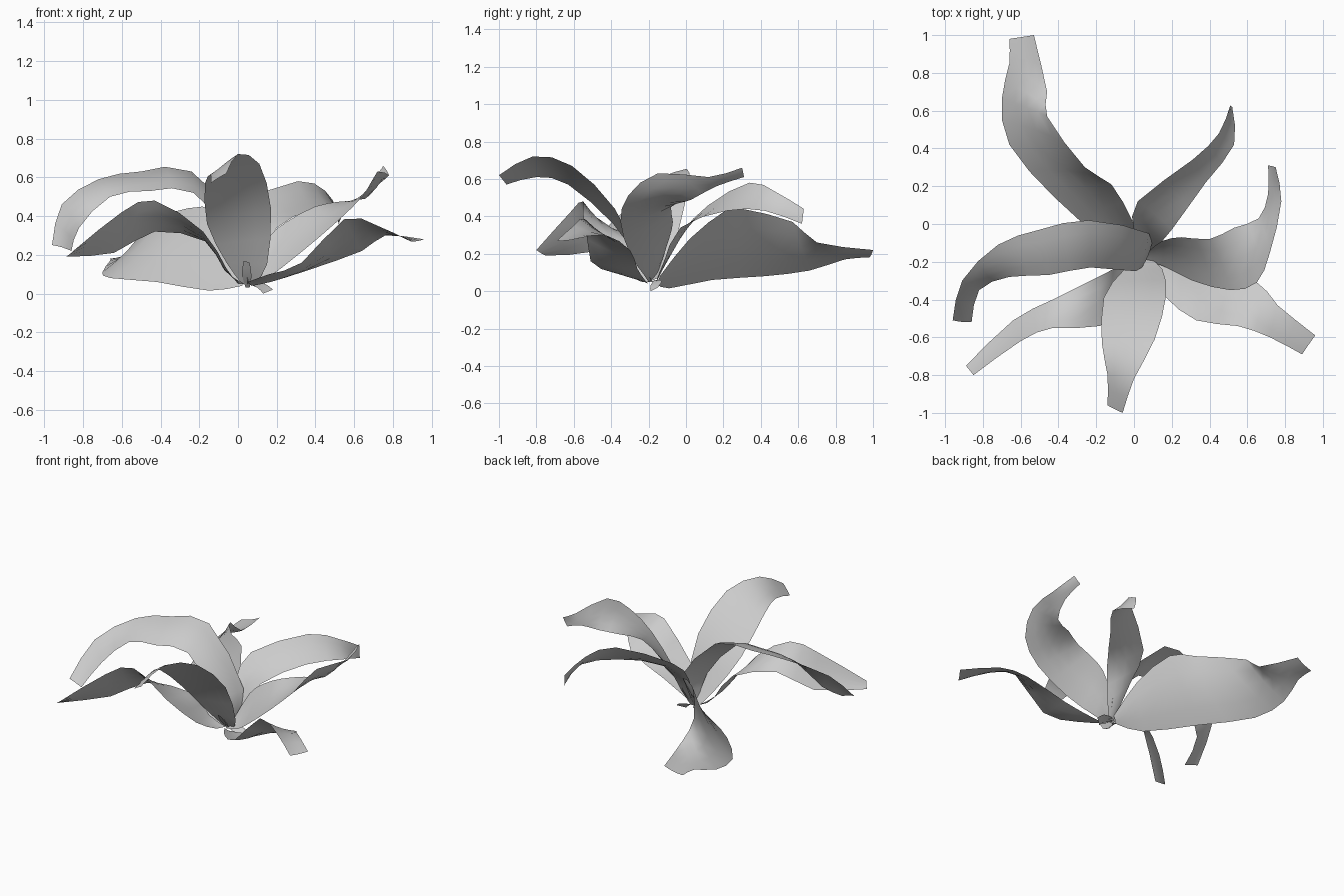
import bpy, bmesh
from mathutils import Vector


def spline(pts, n):
    """Even samples along a Catmull-Rom curve through pts."""
    p = [Vector(q) for q in pts]
    p = [2 * p[0] - p[1]] + p + [2 * p[-1] - p[-2]]
    spans = len(p) - 3
    out = []
    for i in range(n + 1):
        t = i / n * spans
        k = min(int(t), spans - 1)
        t -= k
        a, b, c, d = p[k:k + 4]
        out.append(0.5 * (2 * b + (c - a) * t + (2 * a - 5 * b + 4 * c - d) * t**2
                          + (3 * b - a - 3 * c + d) * t**3))
    return out


def leaf(name, rail_a, rail_b, cup=0.0, across=4):
    """Loft a thin blade between its two edge rails; cup lifts (+) or sinks (-) the midrib."""
    n = 2 * (len(rail_a) - 1)
    ea, eb = spline(rail_a, n), spline(rail_b, n)
    mid = [(a + b) / 2 for a, b in zip(ea, eb)]
    bm = bmesh.new()
    rows = []
    for i in range(n + 1):
        run = mid[min(i + 1, n)] - mid[max(i - 1, 0)]
        side = eb[i] - ea[i]
        up = run.cross(side).normalized()
        if up.z < 0:
            up.negate()
        row = []
        for j in range(across + 1):
            u = j / across
            row.append(bm.verts.new(ea[i].lerp(eb[i], u) + up * cup * side.length * 4 * u * (1 - u)))
        rows.append(row)
    for r, s in zip(rows, rows[1:]):
        for j in range(across):
            bm.faces.new((r[j], r[j + 1], s[j + 1], s[j]))
    bmesh.ops.recalc_face_normals(bm, faces=bm.faces)
    me = bpy.data.meshes.new(name)
    bm.to_mesh(me)
    bm.free()
    for f in me.polygons:
        f.use_smooth = True
    ob = bpy.data.objects.new(name, me)
    bpy.context.collection.objects.link(ob)
    return ob


# Broad leaf reaching to the back left
leaf("back_left_leaf",
     [(.02, -.16, .04), (-.15, -.09, .015), (-.42, .14, .06), (-.66, .42, .08),
      (-.70, .66, .11), (-.66, .85, .17), (-.66, .98, .18)],
     [(.05, -.14, .08), (-.01, .02, .28), (-.12, .21, .43), (-.26, .30, .44),
      (-.46, .57, .37), (-.46, .70, .26), (-.53, 1.0, .22)], -.05)

# Long arching leaf on the left
leaf("left_leaf",
     [(.05, -.20, .05), (.01, -.25, .25), (-.23, -.23, .52), (-.45, -.27, .53),
      (-.66, -.28, .50), (-.82, -.35, .34), (-.86, -.52, .22)],
     [(.07, -.15, .07), (.08, -.05, .28), (-.24, .02, .63), (-.50, -.03, .63),
      (-.72, -.11, .59), (-.91, -.30, .46), (-.96, -.51, .25)], .05)

# Front leaf curling over at the tip
leaf("front_leaf",
     [(.02, -.18, .05), (-.06, -.25, .16), (-.16, -.39, .36), (-.17, -.63, .57),
      (-.14, -.80, .61), (-.14, -.96, .57)],
     [(.08, -.18, .05), (.15, -.24, .15), (.17, -.38, .44), (.11, -.61, .67),
      (.00, -.82, .72), (-.06, -1.0, .62)], .02)

# Right leaf twisting backwards, its outer edge rising towards the tip
leaf("right_leaf",
     [(.05, -.20, .05), (.15, -.22, .08), (.31, -.30, .20), (.51, -.35, .37),
      (.65, -.31, .51), (.72, -.15, .63), (.78, .12, .61), (.75, .30, .66)],
     [(.07, -.15, .10), (.15, -.09, .28), (.25, -.07, .37), (.40, -.08, .45),
      (.53, -.02, .475), (.66, .03, .49), (.71, .16, .56), (.71, .31, .61)], -.05)

# Narrower leaf to the back right
leaf("back_right_leaf",
     [(.04, -.16, .05), (.00, -.03, .30), (.02, .12, .46), (.31, .34, .58),
      (.45, .48, .53), (.51, .63, .44)],
     [(.08, -.16, .05), (.12, -.12, .15), (.20, -.03, .34), (.38, .22, .43),
      (.53, .42, .43), (.52, .62, .36)], -.05)

# Low leaf to the front right
leaf("front_right_leaf",
     [(.07, -.20, .04), (.17, -.22, .06), (.36, -.26, .12), (.64, -.30, .22),
      (.76, -.43, .30), (.96, -.59, .28)],
     [(.05, -.22, .06), (.16, -.38, .10), (.33, -.51, .16), (.55, -.54, .385),
      (.72, -.60, .35), (.89, -.69, .27)], -.04)

# Drooping leaf to the front left
leaf("front_left_leaf",
     [(.03, -.18, .05), (-.07, -.22, .12), (-.17, -.27, .27), (-.43, -.40, .32),
      (-.64, -.51, .21), (-.89, -.75, .19)],
     [(.00, -.24, .05), (-.06, -.38, .13), (-.18, -.54, .32), (-.43, -.55, .48),
      (-.60, -.62, .42), (-.85, -.80, .22)], -.03)

# Small young shoots at the crown
leaf("young_shoot",
     [(.04, -.16, .03), (.02, -.22, .10), (.03, -.27, .17)],
     [(.06, -.16, .03), (.07, -.22, .09), (.06, -.27, .16)], 0, 2)
leaf("root_scale",
     [(.03, -.17, .06), (.10, -.19, .03), (.13, -.19, .0)],
     [(.07, -.14, .06), (.14, -.13, .05), (.18, -.15, .02)], 0, 2)
